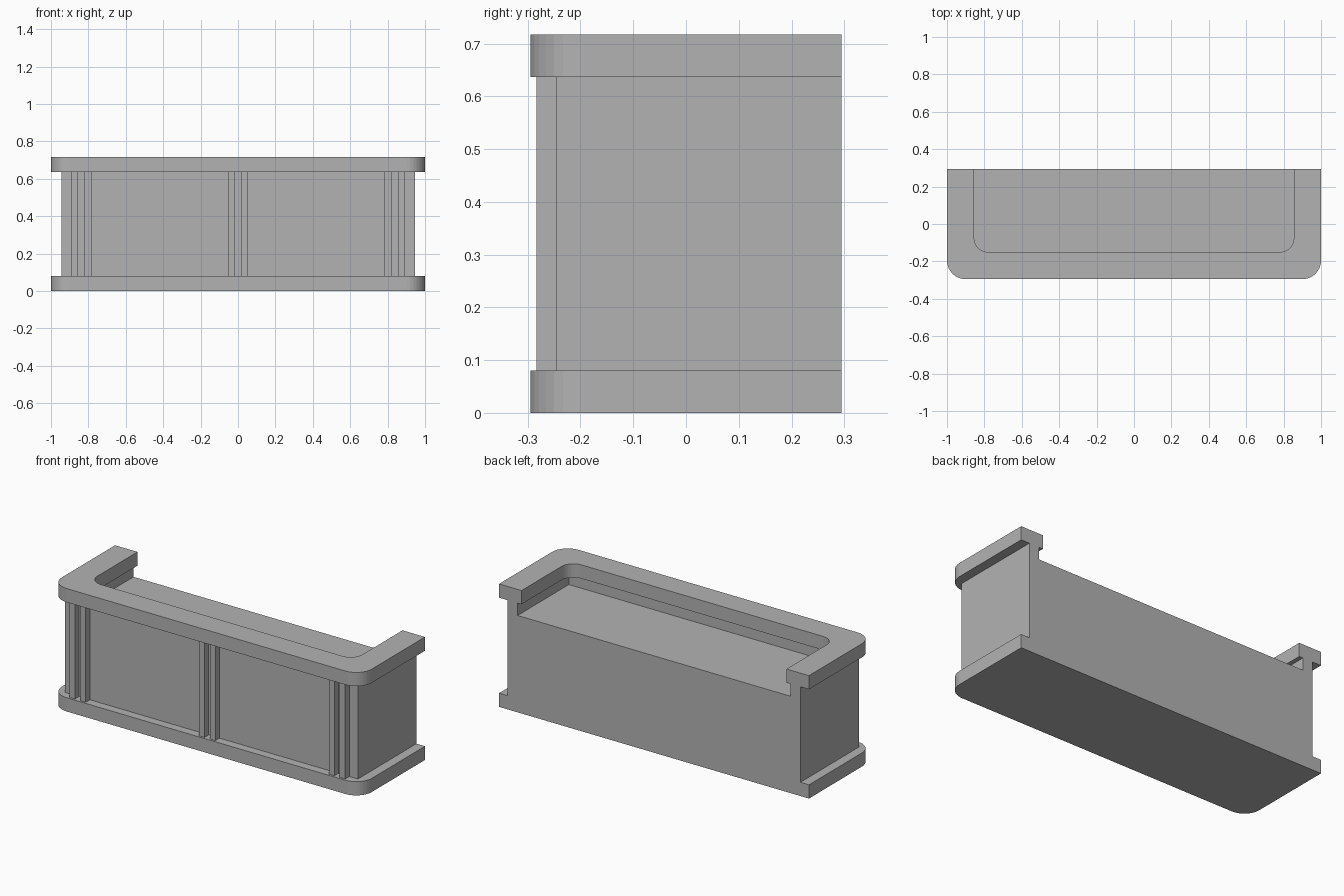
import bpy
import bmesh
from math import sin, cos, pi

if "Cube" in bpy.data.objects:
    bpy.data.objects.remove(bpy.data.objects["Cube"], do_unlink=True)

BACK = 0.295
SLAB = 0.08
TOP = 0.717
RIM_Z = TOP - SLAB
FLOOR_Z = 0.565
BODY_X, BODY_Y = 0.945, -0.245

grey = bpy.data.materials.new("plain_grey")
grey.use_nodes = True
grey.diffuse_color = (0.45, 0.45, 0.45, 1)
grey.node_tree.nodes["Principled BSDF"].inputs["Base Color"].default_value = (0.45, 0.45, 0.45, 1)


def outline(half_x, front, radius=0, steps=8):
    """Open path from back left round the front to back right."""
    right = [(half_x, BACK)]
    if radius:
        for i in range(steps + 1):
            a = pi / 2 * i / steps
            right.append((half_x - radius + radius * cos(a),
                          front + radius - radius * sin(a)))
    else:
        right.append((half_x, front))
    return [(-x, y) for x, y in right] + right[::-1]


def extrude(name, path, z0, z1):
    """Extrude a closed plan outline between two heights."""
    bm = bmesh.new()
    face = bm.faces.new([bm.verts.new((x, y, z0)) for x, y in path])
    out = bmesh.ops.extrude_face_region(bm, geom=[face])
    for v in out["geom"]:
        if isinstance(v, bmesh.types.BMVert):
            v.co.z = z1
    bmesh.ops.recalc_face_normals(bm, faces=bm.faces)
    mesh = bpy.data.meshes.new(name)
    bm.to_mesh(mesh)
    bm.free()
    mesh.materials.append(grey)
    obj = bpy.data.objects.new(name, mesh)
    bpy.context.collection.objects.link(obj)
    return obj


# Base slab and main body
extrude("base_slab", outline(1, -BACK, 0.1), 0, SLAB)
extrude("body", outline(BODY_X, BODY_Y), SLAB, FLOOR_Z)

# Low wall round the recessed floor, and the overhanging top rim
extrude("upper_wall", outline(BODY_X, BODY_Y) + outline(0.88, -0.177)[::-1], FLOOR_Z, RIM_Z)
extrude("top_rim", outline(1, -BACK, 0.1) + outline(0.855, -0.15, 0.075)[::-1], RIM_Z, TOP)

# Three pairs of vertical strips on the front
for side, centre in (("right", -0.837), ("middle", 0), ("left", 0.837)):
    for n, offset in enumerate((-0.035, 0.035)):
        x0, x1 = centre + offset - 0.0175, centre + offset + 0.0175
        strip = [(x0, BODY_Y), (x0, -0.283), (x1, -0.283), (x1, BODY_Y)]
        extrude(f"{side}_front_strip_{n + 1}", strip, SLAB, RIM_Z)
